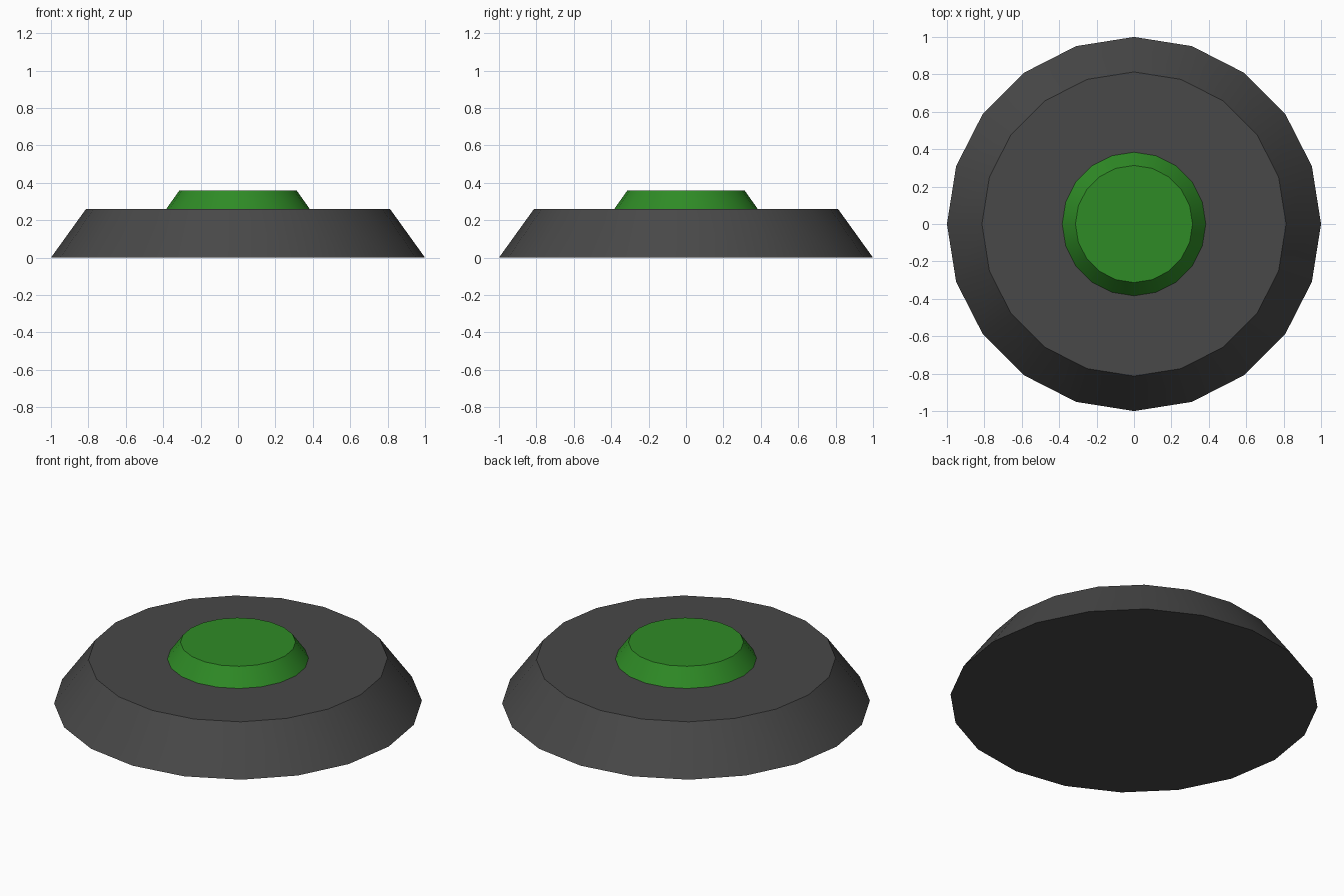
import bpy
import math

if "Cube" in bpy.data.objects:
    bpy.data.objects.remove(bpy.data.objects["Cube"])


def material(name, rgb):
    mat = bpy.data.materials.new(name)
    mat.diffuse_color = (*rgb, 1.0)
    mat.use_nodes = True
    mat.node_tree.nodes["Principled BSDF"].inputs["Base Color"].default_value = mat.diffuse_color
    return mat


def frustum(name, r_low, r_high, z_low, z_high, mat):
    bpy.ops.mesh.primitive_cone_add(
        vertices=20, radius1=r_low, radius2=r_high,
        depth=z_high - z_low, location=(0, 0, (z_low + z_high) / 2))
    obj = bpy.context.object
    obj.name = name
    obj.data.materials.append(mat)
    # Smooth round the sides, crisp at the rims
    bpy.ops.object.shade_smooth_by_angle(angle=math.radians(30))
    return obj


dark_grey = material("dark grey", (0.065, 0.065, 0.065))
green = material("green", (0.028, 0.26, 0.019))

# Wide sloped base
frustum("base", 1.0, 0.813, 0.0, 0.26, dark_grey)

# Raised button, its slope continued slightly into the base
frustum("button", 0.398, 0.313, 0.24, 0.36, green)
